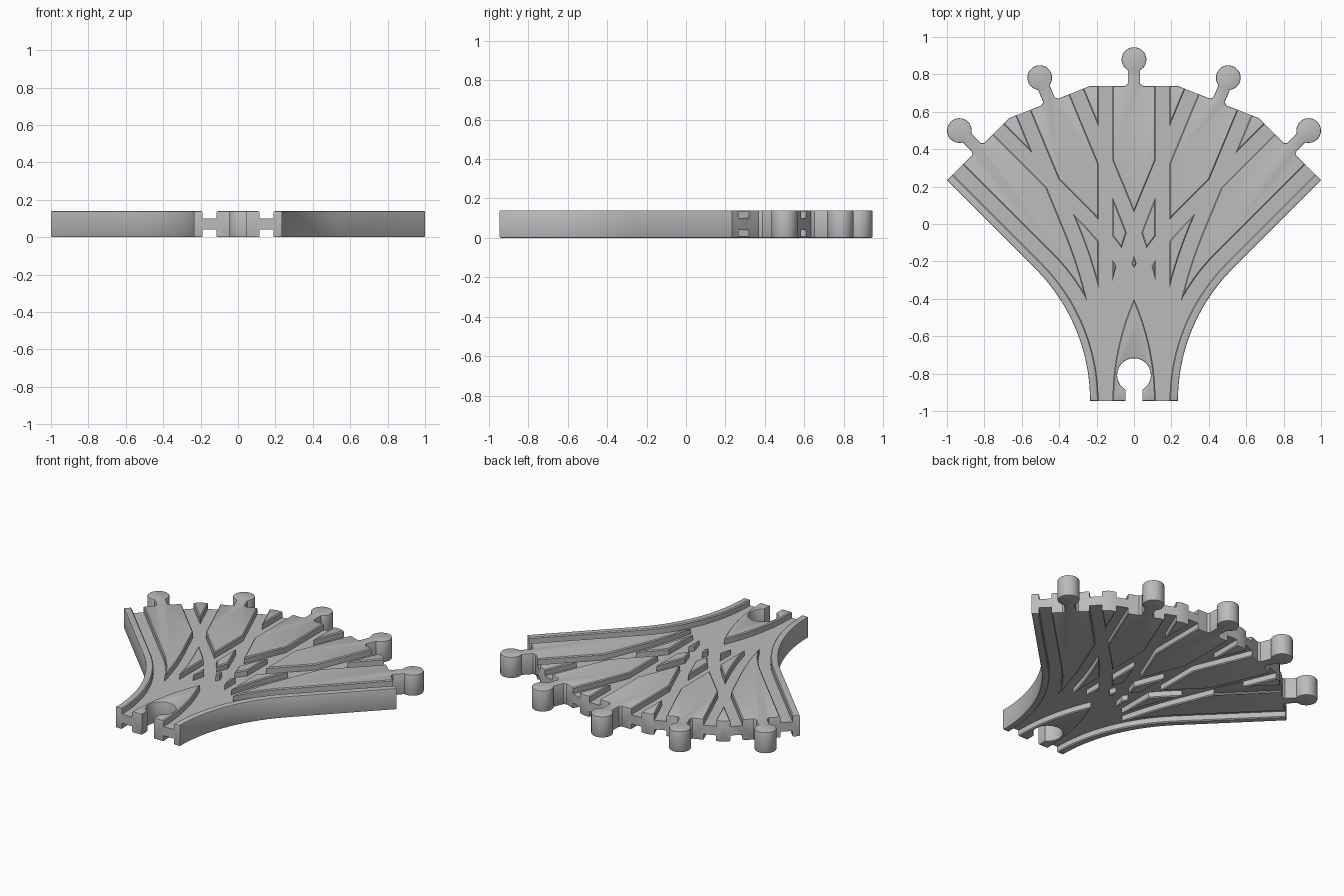
import bpy, bmesh
from math import sin, cos, tan, pi, radians, asin
from mathutils import Vector

if "Cube" in bpy.data.objects:
    bpy.data.objects.remove(bpy.data.objects["Cube"])

HEIGHT = 0.14
START_Y = -0.945
HALF = 0.235             # half width of one track
GROOVE = (0.115, 0.19)   # inner and outer edge of a wheel groove
FLOOR = 0.1              # height of the groove floor
SOFT = 0.006             # width of the softened edges
ENDS = {0: (0, 0.738), 22.5: (0.45, 0.652), 45: (0.834, 0.4)}


def centre_path(angle, steps=24):
    """Points and right-hand normals along one route, from shared end to branch end."""
    a = radians(angle)
    ex, ey = ENDS[angle]
    if not a:
        return [(Vector((0, START_Y)), Vector((1, 0))), (Vector((ex, ey)), Vector((1, 0)))]
    radius = (ey - ex / tan(a) - START_Y) / tan(a / 2)
    path = []
    for i in range(steps + 1):
        t = a * i / steps
        path.append((Vector((radius * (1 - cos(t)), START_Y + radius * sin(t))),
                     Vector((cos(t), -sin(t)))))
    path.append((Vector((ex, ey)), path[-1][1]))
    return path


def peg(angle):
    """Outline of a round-headed peg, running from right to left across a branch end."""
    a = radians(angle)
    side, out = Vector((cos(a), -sin(a))), Vector((sin(a), cos(a)))
    neck, head, reach = 0.033, 0.066, 0.141
    local = [(neck + 0.014, 0), (neck, 0.014)]
    t0 = -pi / 2 + asin(neck / head)
    for i in range(33):
        t = t0 + (pi - 2 * t0) * i / 32
        local.append((head * cos(t), reach + head * sin(t)))
    local += [(-neck, 0.014), (-neck - 0.014, 0)]
    return [Vector(ENDS[angle]) + side * u + out * v for u, v in local]


def flip(points):
    return [Vector((-p.x, p.y)) for p in reversed(points)]


def make_object(name, bm):
    bmesh.ops.recalc_face_normals(bm, faces=bm.faces)
    mesh = bpy.data.meshes.new(name)
    bm.to_mesh(mesh)
    bm.free()
    obj = bpy.data.objects.new(name, mesh)
    bpy.context.collection.objects.link(obj)
    return obj


# Body outline: curved flank, stepped branch ends with pegs, mirrored flank
flank = [p + n * HALF for p, n in centre_path(45, 32)]
a = radians(45)
shoulder = Vector(ENDS[45]) - Vector((cos(a), -sin(a))) * HALF
right = flank + peg(45) + [shoulder] + peg(22.5) + [Vector((HALF, ENDS[0][1]))]
outline = right + peg(0) + flip(right)

# Round socket in the shared end
slot, bore, bore_y = 0.045, 0.09, -0.808
t0 = -pi / 2 - asin(slot / bore)
outline.append(Vector((-slot, START_Y)))
for i in range(41):
    t = t0 - (2 * pi - 2 * asin(slot / bore)) * i / 40
    outline.append(Vector((bore * cos(t), bore_y + bore * sin(t))))
outline.append(Vector((slot, START_Y)))

# Solid slab with softened rims
bm = bmesh.new()
base = bm.faces.new([bm.verts.new((p.x, p.y, 0)) for p in outline])
top = bmesh.ops.extrude_face_region(bm, geom=[base], use_keep_orig=True)
bmesh.ops.translate(bm, vec=(0, 0, HEIGHT),
                    verts=[v for v in top["geom"] if isinstance(v, bmesh.types.BMVert)])
bmesh.ops.recalc_face_normals(bm, faces=bm.faces)
rims = [e for e in bm.edges if abs(e.verts[0].co.z - e.verts[1].co.z) < 1e-4]
bmesh.ops.bevel(bm, geom=rims, offset=SOFT, segments=2, profile=0.5, affect="EDGES")
body = make_object("track_body", bm)


def sweep_groove(bm, path, sign, mirror, under):
    """Sweep a groove section with flared lips along a route."""
    lo, hi = GROOVE
    lip, above = HEIGHT - SOFT, HEIGHT + SOFT
    section = [(lo, FLOOR), (hi, FLOOR), (hi, lip), (hi + 2 * SOFT, above),
               (lo - 2 * SOFT, above), (lo, lip)]
    rings = []
    for p, n in path:
        ring = []
        for u, z in section:
            q = p + n * u * sign
            ring.append(bm.verts.new((q.x * mirror, q.y, HEIGHT - z if under else z)))
        rings.append(ring)
    for r, s in zip(rings, rings[1:]):
        for i in range(len(r)):
            j = (i + 1) % len(r)
            bm.faces.new((r[i], r[j], s[j], s[i]))
    bm.faces.new(rings[0])
    bm.faces.new(rings[-1])


# Wheel grooves on both faces, one cutter per route
for angle, mirror in [(0, 1), (22.5, 1), (22.5, -1), (45, 1), (45, -1)]:
    path = centre_path(angle)
    a = radians(angle)
    path.insert(0, (path[0][0] - Vector((0, 0.04)), path[0][1]))
    path[-1] = (path[-1][0] + Vector((sin(a), cos(a))) * 0.04, path[-1][1])
    bm = bmesh.new()
    for sign in (-1, 1):
        for under in (False, True):
            sweep_groove(bm, path, sign, mirror, under)
    cutter = make_object("groove_cutter", bm)
    cutter.hide_render = True
    mod = body.modifiers.new("grooves", "BOOLEAN")
    mod.operation, mod.solver, mod.object = "DIFFERENCE", "EXACT", cutter
    bpy.context.view_layer.objects.active = body
    bpy.ops.object.modifier_apply(modifier=mod.name)
    bpy.data.objects.remove(cutter)

# Plain grey finish
grey = bpy.data.materials.new("plain_grey")
grey.use_nodes = True
colour = (0.5, 0.5, 0.5, 1)
grey.diffuse_color = colour
grey.node_tree.nodes["Principled BSDF"].inputs["Base Color"].default_value = colour
body.data.materials.clear()
body.data.materials.append(grey)

bpy.ops.object.select_all(action="DESELECT")
body.select_set(True)
bpy.context.view_layer.objects.active = body
bpy.ops.object.shade_smooth_by_angle(angle=radians(25))
